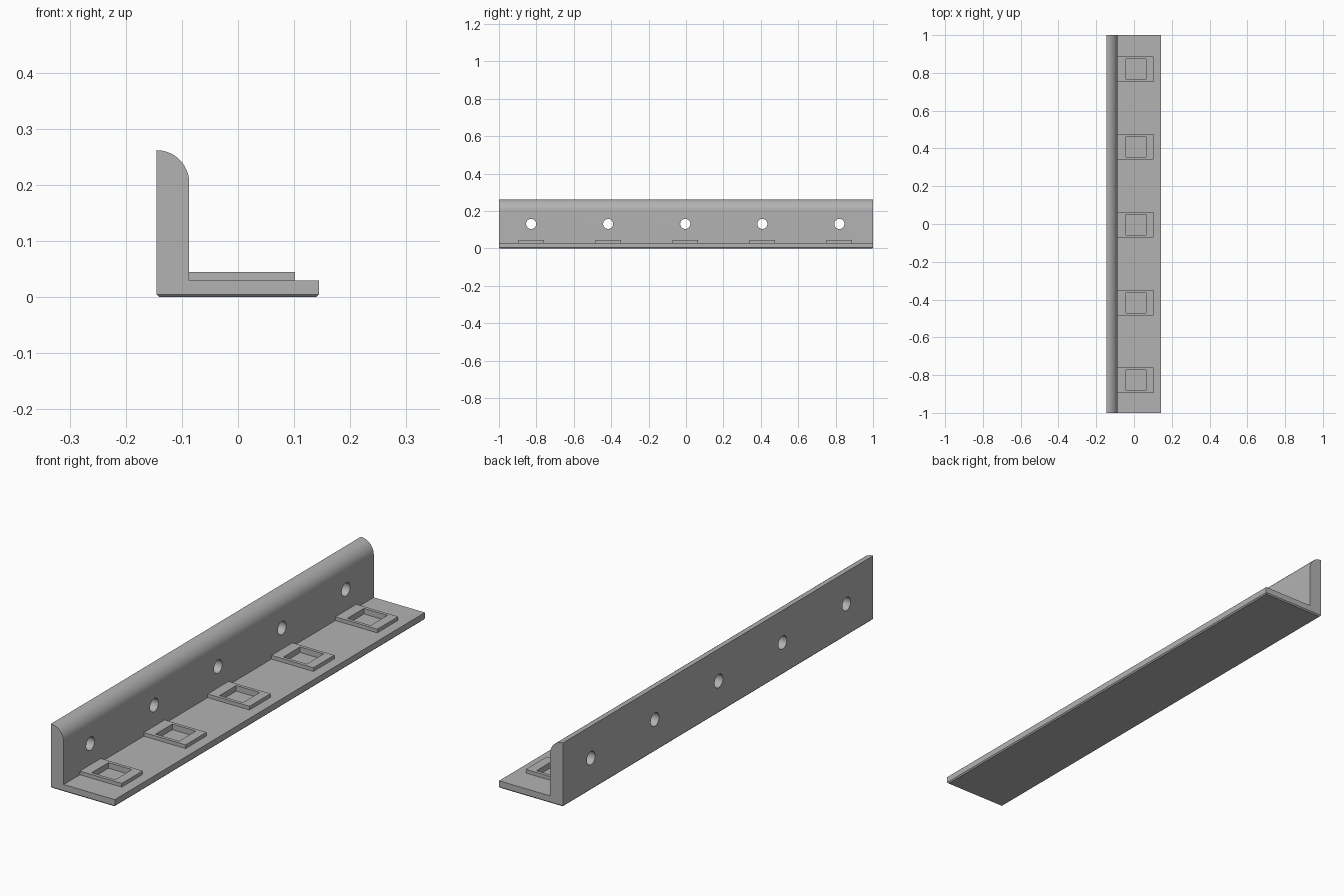
import bpy, bmesh
from math import sin, cos, pi, radians

if "Cube" in bpy.data.objects:
    bpy.data.objects.remove(bpy.data.objects["Cube"])

LEFT, WALL, RIGHT = -0.145, -0.087, 0.144
FLOOR, PAD_TOP, TOP = 0.03, 0.045, 0.262
STATIONS = [-0.004 + 0.412 * i for i in range(-2, 3)]

grey = bpy.data.materials.new("plain grey")
grey.use_nodes = True
grey.diffuse_color = (0.45, 0.45, 0.45, 1)
grey.node_tree.nodes["Principled BSDF"].inputs["Base Color"].default_value = (0.45, 0.45, 0.45, 1)


def box(name, x0, x1, yc, depth, z0, z1):
    bpy.ops.mesh.primitive_cube_add(size=1, location=((x0 + x1) / 2, yc, (z0 + z1) / 2))
    ob = bpy.context.object
    ob.name = name
    ob.scale = (x1 - x0, depth, z1 - z0)
    return ob


def combine(target, tool, operation):
    mod = target.modifiers.new(tool.name, "BOOLEAN")
    mod.object, mod.operation, mod.solver = tool, operation, "EXACT"
    bpy.context.view_layer.objects.active = target
    bpy.ops.object.modifier_apply(modifier=mod.name)
    bpy.data.objects.remove(tool)


# L-shaped rail: profile with a rounded top edge, extruded along y
radius = WALL - LEFT
arc = [(LEFT + radius * cos(a), TOP - radius + radius * sin(a))
       for a in (pi / 2 * i / 16 for i in range(17))]
profile = [(LEFT, 0), (RIGHT, 0), (RIGHT, FLOOR), (WALL, FLOOR)] + arc
bm = bmesh.new()
end = bm.faces.new([bm.verts.new((x, -1, z)) for x, z in profile])
new = bmesh.ops.extrude_face_region(bm, geom=[end])["geom"]
bmesh.ops.translate(bm, vec=(0, 2, 0), verts=[v for v in new if isinstance(v, bmesh.types.BMVert)])
bmesh.ops.recalc_face_normals(bm, faces=bm.faces)

# Small chamfer around the underside
under = [e for e in bm.edges if all(v.co.z < 0.001 for v in e.verts)]
bmesh.ops.bevel(bm, geom=under, offset=0.005, segments=1, affect="EDGES")
mesh = bpy.data.meshes.new("angle_rail")
bm.to_mesh(mesh)
bm.free()
mesh.materials.append(grey)
rail = bpy.data.objects.new("angle_rail", mesh)
bpy.context.collection.objects.link(rail)

# Raised pads with square pockets, and a round hole through the wall at each
for y in STATIONS:
    combine(rail, box("pad", WALL - 0.01, 0.102, y, 0.135, FLOOR - 0.01, PAD_TOP), "UNION")
    combine(rail, box("pocket", -0.043, 0.063, y, 0.108, 0.022, PAD_TOP + 0.05), "DIFFERENCE")
    bpy.ops.mesh.primitive_cylinder_add(vertices=40, radius=0.027, depth=0.2,
                                        location=(WALL, y, 0.131), rotation=(0, pi / 2, 0))
    combine(rail, bpy.context.object, "DIFFERENCE")

rail.data.materials.clear()
rail.data.materials.append(grey)
for face in rail.data.polygons:
    face.material_index = 0
bpy.ops.object.select_all(action="DESELECT")
rail.select_set(True)
bpy.context.view_layer.objects.active = rail
bpy.ops.object.shade_smooth_by_angle(angle=radians(30))
